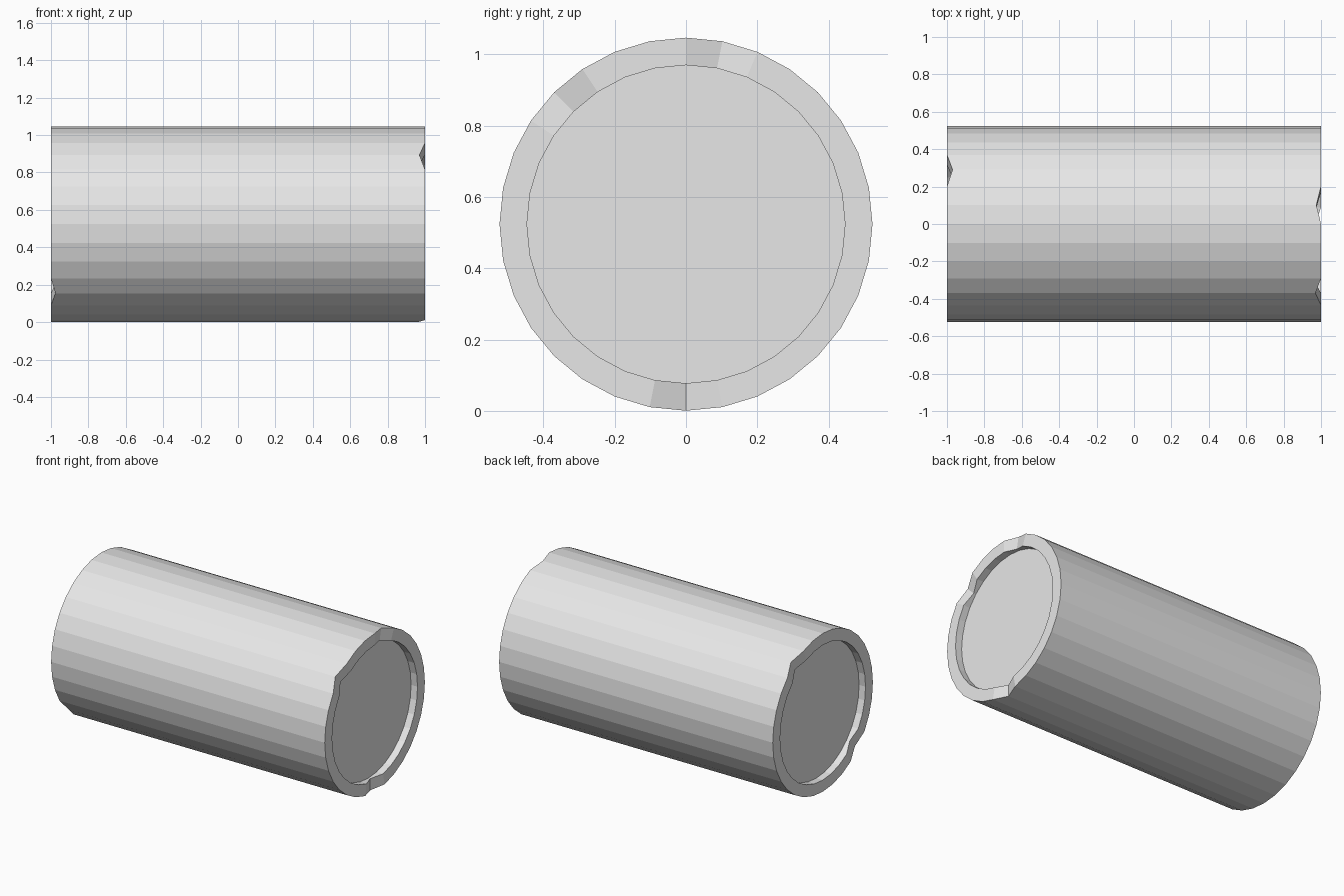
import bpy, bmesh, math
from mathutils import Matrix

if "Cube" in bpy.data.objects:
    bpy.data.objects.remove(bpy.data.objects["Cube"])

SIDES, R_OUT, R_IN = 32, 0.523, 0.446
CENTRE_Z, RECESS = 0.524, 0.047

grey = bpy.data.materials.new("light grey")
grey.diffuse_color = (0.8, 0.8, 0.8, 1)
grey.use_nodes = True
grey.node_tree.nodes["Principled BSDF"].inputs["Base Color"].default_value = grey.diffuse_color

# Chips in the rims: end (+1 right, -1 left), side number counted from the top towards +y, depth
CHIPS = [(1, 1, 0.025), (1, 28, 0.03), (1, 16, 0.034),
         (-1, 3, 0.03), (-1, 20, 0.024)]


def ring(bm, x, r):
    verts = []
    for i in range(SIDES):
        a = 2 * math.pi * i / SIDES
        verts.append(bm.verts.new((x, r * math.sin(a), CENTRE_Z + r * math.cos(a))))
    return verts


# Log body: floor, inner wall, rim and outer wall as a chain of rings
bm = bmesh.new()
profile = [(-1 + RECESS, R_IN), (-1, R_IN), (-1, R_OUT),
           (1, R_OUT), (1, R_IN), (1 - RECESS, R_IN)]
rings = [ring(bm, x, r) for x, r in profile]
for a, b in zip(rings, rings[1:]):
    for i in range(SIDES):
        j = (i + 1) % SIDES
        bm.faces.new((a[i], a[j], b[j], b[i]))
bm.faces.new(rings[0])
bm.faces.new(rings[-1])

# Push single rim points inwards to make the chips
for end, i, depth in CHIPS:
    for k in ((3, 4) if end > 0 else (1, 2)):
        rings[k][i].co.x -= end * depth

bmesh.ops.recalc_face_normals(bm, faces=bm.faces)
mesh = bpy.data.meshes.new("log")
bm.to_mesh(mesh)
bm.free()
mesh.materials.append(grey)
log = bpy.data.objects.new("log", mesh)
bpy.context.collection.objects.link(log)
